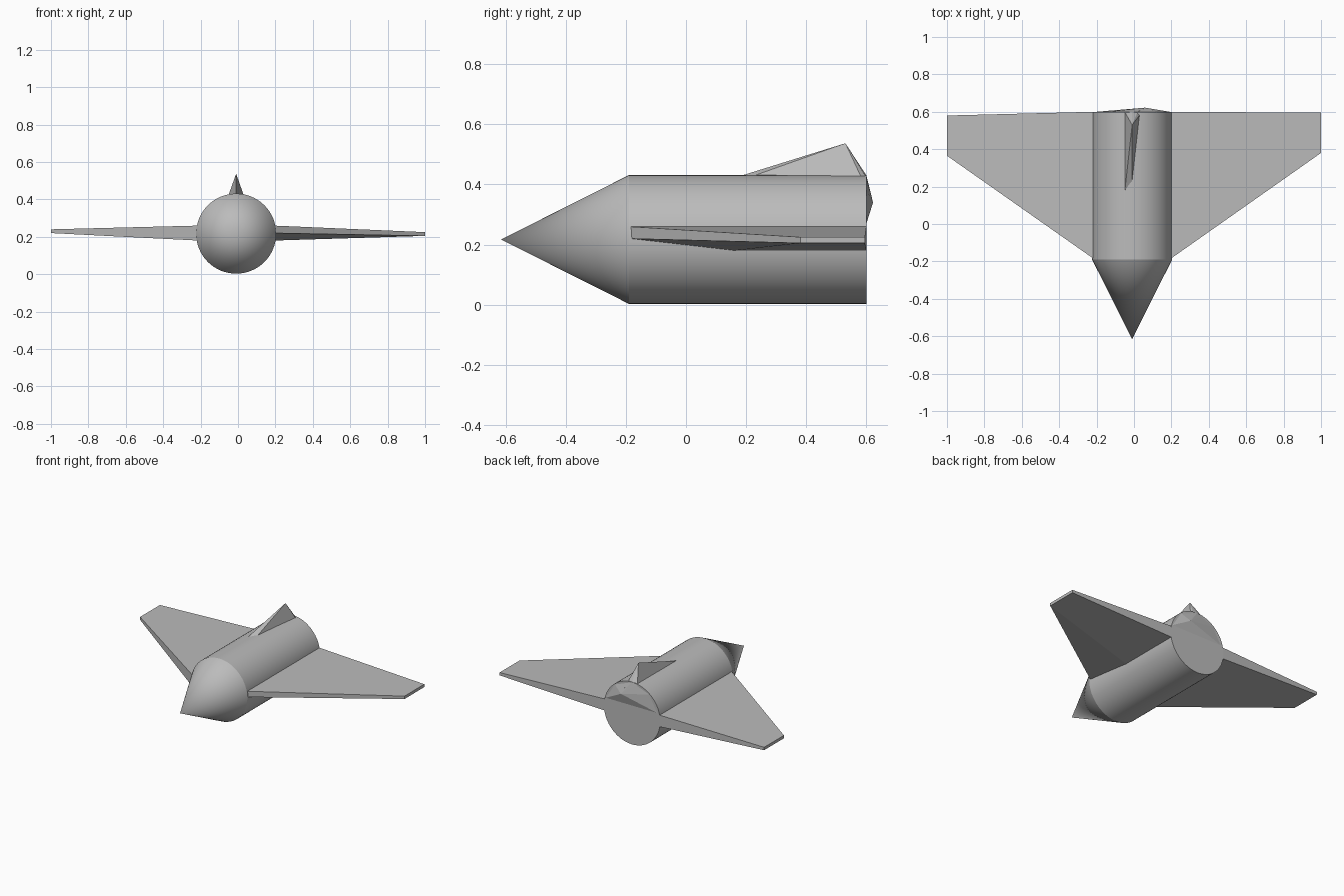
import bpy, bmesh, math
from mathutils import Matrix, Vector

cube = bpy.data.objects.get("Cube")
if cube:
    bpy.data.objects.remove(cube, do_unlink=True)

GREY = (0.5, 0.5, 0.5, 1)
grey = bpy.data.materials.new("plain grey")
grey.use_nodes = True
grey.diffuse_color = GREY
grey.node_tree.nodes["Principled BSDF"].inputs["Base Color"].default_value = GREY

CX, CZ, R = -0.01, 0.217, 0.214      # fuselage axis and radius
NOSE, JOIN, TAIL = -0.615, -0.19, 0.6


def finish(name, bm, smooth=False):
    bmesh.ops.recalc_face_normals(bm, faces=bm.faces)
    mesh = bpy.data.meshes.new(name)
    bm.to_mesh(mesh)
    bm.free()
    mesh.materials.append(grey)
    ob = bpy.data.objects.new(name, mesh)
    bpy.context.collection.objects.link(ob)
    if smooth:
        bpy.ops.object.select_all(action="DESELECT")
        ob.select_set(True)
        bpy.context.view_layer.objects.active = ob
        bpy.ops.object.shade_smooth_by_angle(angle=math.radians(25))
    return ob


def tube(name, y0, y1, r0, r1):
    """Round part running along y from y0 to y1."""
    bm = bmesh.new()
    place = (Matrix.Translation((CX, (y0 + y1) / 2, CZ))
             @ Matrix.Rotation(-math.pi / 2, 4, "X"))
    bmesh.ops.create_cone(bm, cap_ends=True, segments=64, radius1=r0,
                          radius2=r1, depth=y1 - y0, matrix=place)
    return finish(name, bm, True)


def hull(name, points):
    """Flat-faced solid around a few corner points."""
    bm = bmesh.new()
    for p in points:
        bm.verts.new(Vector(p))
    res = bmesh.ops.convex_hull(bm, input=bm.verts)
    inside = [v for v in res["geom_interior"] if isinstance(v, bmesh.types.BMVert)]
    bmesh.ops.delete(bm, geom=inside, context="VERTS")
    return finish(name, bm)


# Fuselage and nose
tube("fuselage", JOIN, TAIL, R, R)
tube("nose_cone", NOSE, JOIN, 0, R)

# Wings: thick at the root, thin at the clipped tip
hull("left_wing", [
    (0.19, JOIN, 0.22), (0.19, JOIN, 0.26), (0.19, 0.16, 0.18),
    (0.19, TAIL, 0.18), (0.19, TAIL, 0.26),
    (1, 0.38, 0.205), (1, 0.38, 0.225), (1, 0.595, 0.205), (1, 0.595, 0.225)])
hull("right_wing", [
    (-0.21, JOIN, 0.18), (-0.21, JOIN, 0.26),
    (-0.21, TAIL, 0.18), (-0.21, TAIL, 0.26),
    (-1, 0.365, 0.22), (-1, 0.365, 0.24), (-1, 0.58, 0.22), (-1, 0.58, 0.24)])

# Tail fin and the shallow bulge behind it
BULGE = (0.06, 0.622, 0.34)
hull("tail_fin", [
    (-0.05, 0.17, 0.425), (-0.01, 0.2, 0.42), (-0.01, 0.53, 0.537),
    (-0.01, TAIL, 0.43), (-0.05, TAIL, 0.42), (0.02, TAIL, 0.42), BULGE])
hull("tail_bulge", [
    (-0.2, TAIL, 0.27), (0.19, TAIL, 0.27), (-0.01, TAIL, 0.43),
    (0.12, TAIL, 0.38), (-0.14, TAIL, 0.38), (0, 0.5, 0.3), BULGE])
